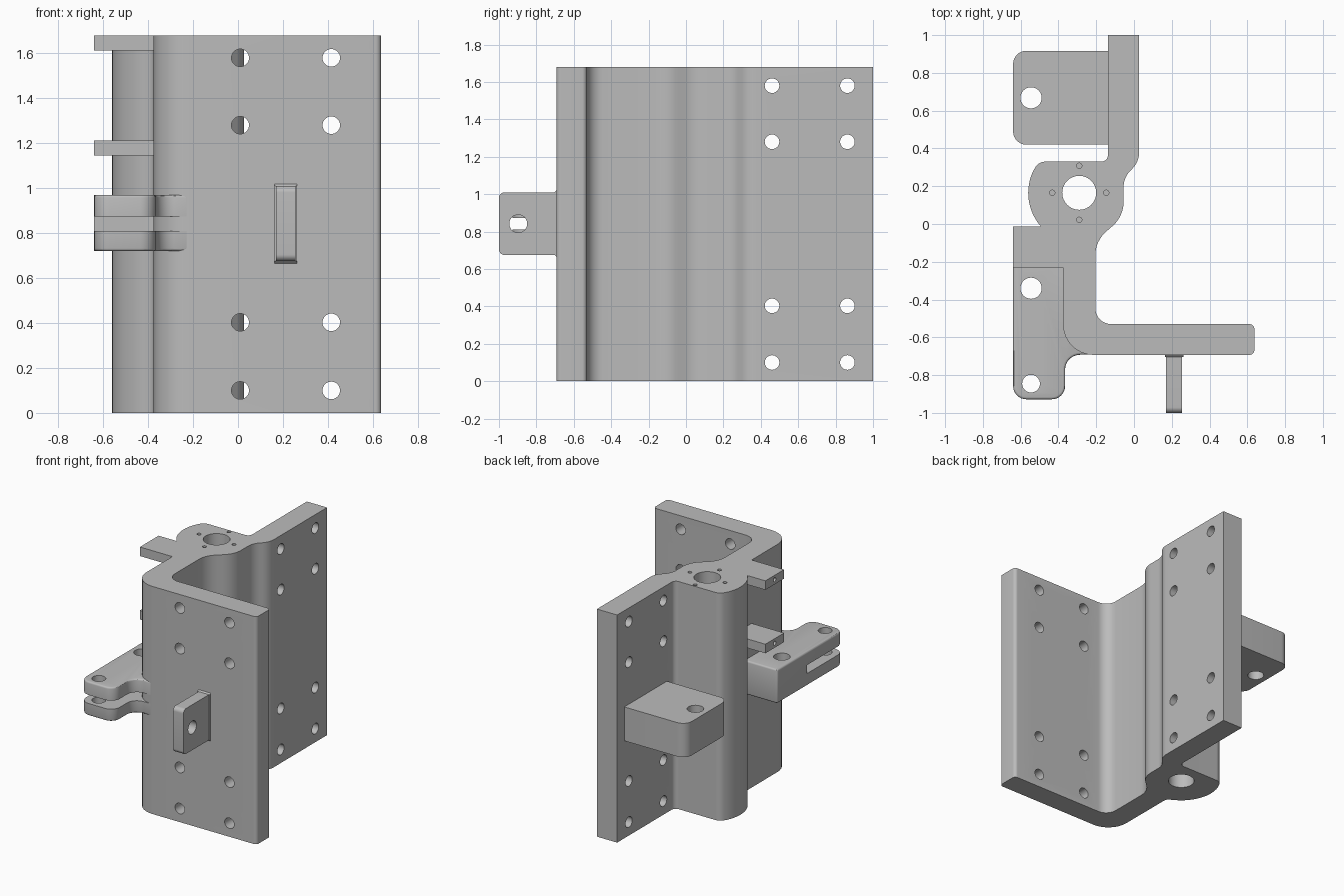
import bpy, bmesh
from math import sin, cos, pi, radians, tan
from mathutils import Vector, Matrix

cube = bpy.data.objects.get("Cube")
if cube:
    bpy.data.objects.remove(cube, do_unlink=True)

grey = bpy.data.materials.new("plain grey")
grey.use_nodes = True
colour = (0.5, 0.5, 0.5, 1)
grey.diffuse_color = colour
grey.node_tree.nodes["Principled BSDF"].inputs["Base Color"].default_value = colour

HEIGHT = 1.68
ARM_LOW, ARM_HIGH = 0.72, 0.97
BOSS = Vector((-0.29, 0.165))


def rounded(points, steps=8):
    """Outline from (x, y, radius) corners."""
    out = []
    for i, (x, y, r) in enumerate(points):
        p = Vector((x, y))
        if not r:
            out.append(p)
            continue
        a = (Vector(points[i - 1][:2]) - p).normalized()
        b = (Vector(points[(i + 1) % len(points)][:2]) - p).normalized()
        half = a.angle(b) / 2
        centre = p + (a + b).normalized() * (r / sin(half))
        start = p + a * (r / tan(half)) - centre
        end = p + b * (r / tan(half)) - centre
        sweep = start.angle_signed(end)
        for k in range(steps + 1):
            out.append(centre + Matrix.Rotation(-sweep * k / steps, 2) @ start)
    return out


def prism(name, outline, low, high, axis="z"):
    """Extrude an outline along z, or a (y, z) outline along x."""
    bm = bmesh.new()
    def place(p, h):
        return (p[0], p[1], h) if axis == "z" else (h, p[0], p[1])
    base = bm.faces.new([bm.verts.new(place(p, low)) for p in outline])
    top = bmesh.ops.extrude_face_region(bm, geom=[base])
    verts = [v for v in top["geom"] if isinstance(v, bmesh.types.BMVert)]
    shift = Vector(place((0, 0), high - low))
    bmesh.ops.translate(bm, verts=verts, vec=shift)
    bmesh.ops.recalc_face_normals(bm, faces=bm.faces)
    mesh = bpy.data.meshes.new(name)
    bm.to_mesh(mesh)
    bm.free()
    mesh.materials.append(grey)
    obj = bpy.data.objects.new(name, mesh)
    bpy.context.collection.objects.link(obj)
    return obj


def drill(centre, radius, length, axis):
    """Round cutter centred on a point."""
    bpy.ops.mesh.primitive_cylinder_add(vertices=32, radius=radius, depth=length, location=centre)
    obj = bpy.context.object
    if axis == "x":
        obj.rotation_euler.y = pi / 2
    elif axis == "y":
        obj.rotation_euler.x = pi / 2
    obj.name = "hole_cutter"
    obj.hide_render = True
    obj.data.materials.append(grey)
    return obj


def finish(obj, cutters=(), bevel=0):
    """Round the edges, cut the holes and shade."""
    bpy.ops.object.select_all(action="DESELECT")
    bpy.context.view_layer.objects.active = obj
    obj.select_set(True)
    if bevel:
        mod = obj.modifiers.new("soft_edges", "BEVEL")
        mod.width, mod.segments = bevel, 3
        mod.limit_method, mod.angle_limit = "ANGLE", radians(40)
        bpy.ops.object.modifier_apply(modifier=mod.name)
    for cutter in cutters:
        mod = obj.modifiers.new("cut", "BOOLEAN")
        mod.operation, mod.solver, mod.object = "DIFFERENCE", "EXACT", cutter
        bpy.ops.object.modifier_apply(modifier=mod.name)
        bpy.data.objects.remove(cutter, do_unlink=True)
    bpy.ops.object.shade_smooth_by_angle(angle=radians(30))


# Main bracket: front plate, web, round boss and rear plate in one profile
boss_arc = []
for k in range(18):
    a = radians(155 + 5 * k)
    boss_arc.append((BOSS.x + 0.27 * cos(a), BOSS.y + 0.27 * sin(a), 0))
profile = [
    (0.637, -0.693, 0.025), (0.637, -0.53, 0.025),
    (-0.205, -0.53, 0.085), (-0.205, -0.09, 0.17),
    (-0.055, 0.04, 0.17), (-0.055, 0.245, 0.12), (0.027, 0.33, 0.12),
    (0.027, 1, 0), (-0.138, 1, 0), (-0.138, 0.33, 0.035),
    (-0.505, 0.33, 0.06), *boss_arc,
    (-0.375, -0.098, 0.04), (-0.375, -0.693, 0.16),
]
bracket = prism("main_bracket", rounded(profile), 0, HEIGHT)
cutters = [drill((*BOSS, HEIGHT / 2), 0.09, 2, "z")]
for z in (0.1, 0.403, 1.28, 1.58):
    for x in (0.01, 0.415):
        cutters.append(drill((x, -0.61, z), 0.039, 0.3, "y"))
    for y in (0.46, 0.863):
        cutters.append(drill((-0.055, y, z), 0.039, 0.4, "x"))
for k in range(4):
    a = k * pi / 2
    spot = (BOSS.x + 0.143 * cos(a), BOSS.y + 0.143 * sin(a), HEIGHT)
    cutters.append(drill(spot, 0.014, 0.3, "z"))
finish(bracket, cutters)

# Forked side arm with two pin holes
arm = prism("forked_arm", rounded([
    (-0.64, -0.15, 0.015), (-0.3, -0.15, 0), (-0.22, -0.6, 0), (-0.22, -0.692, 0),
    (-0.365, -0.692, 0.08), (-0.365, -0.928, 0.07), (-0.64, -0.928, 0.07)]),
    ARM_LOW, ARM_HIGH)
slot = prism("slot_cutter", rounded([
    (-0.8, -1.1, 0), (-0.1, -1.1, 0), (-0.1, -0.5, 0), (-0.8, -0.5, 0)]), 0.81, 0.873)
slot.hide_render = True
finish(arm, [slot, drill((-0.545, -0.34, 0.84), 0.056, 1, "z"),
             drill((-0.545, -0.845, 0.84), 0.047, 1, "z")], bevel=0.012)

# Solid rear block with a pin hole
block = prism("rear_block", rounded([
    (-0.64, 0.42, 0.07), (-0.1, 0.42, 0), (-0.1, 0.917, 0), (-0.64, 0.917, 0.07)]),
    ARM_LOW, ARM_HIGH)
finish(block, [drill((-0.545, 0.668, 0.84), 0.056, 1, "z")])

# Two small side tabs with end holes
for name, low in (("upper_tab", 1.613), ("lower_tab", 1.145)):
    tab = prism(name, rounded([
        (-0.64, -0.23, 0), (-0.37, -0.23, 0), (-0.37, -0.012, 0), (-0.64, -0.012, 0)]),
        low, low + 0.067)
    finish(tab, [drill((-0.64, -0.12, low + 0.034), 0.015, 0.2, "x")])

# Front lug with a cross hole
lug = prism("front_lug", rounded([
    (-1, 0.675, 0.03), (-1, 1.01, 0.03), (-0.68, 1.01, 0), (-0.68, 0.675, 0)]),
    0.17, 0.255, "x")
finish(lug, [drill((0.21, -0.897, 0.842), 0.048, 0.4, "x")])

# Flared foot where the lug meets the plate
foot = prism("lug_foot", rounded([
    (-0.69, 0.663, 0), (-0.703, 0.675, 0), (-0.703, 1.01, 0), (-0.69, 1.022, 0)]),
    0.163, 0.262, "x")
finish(foot)
